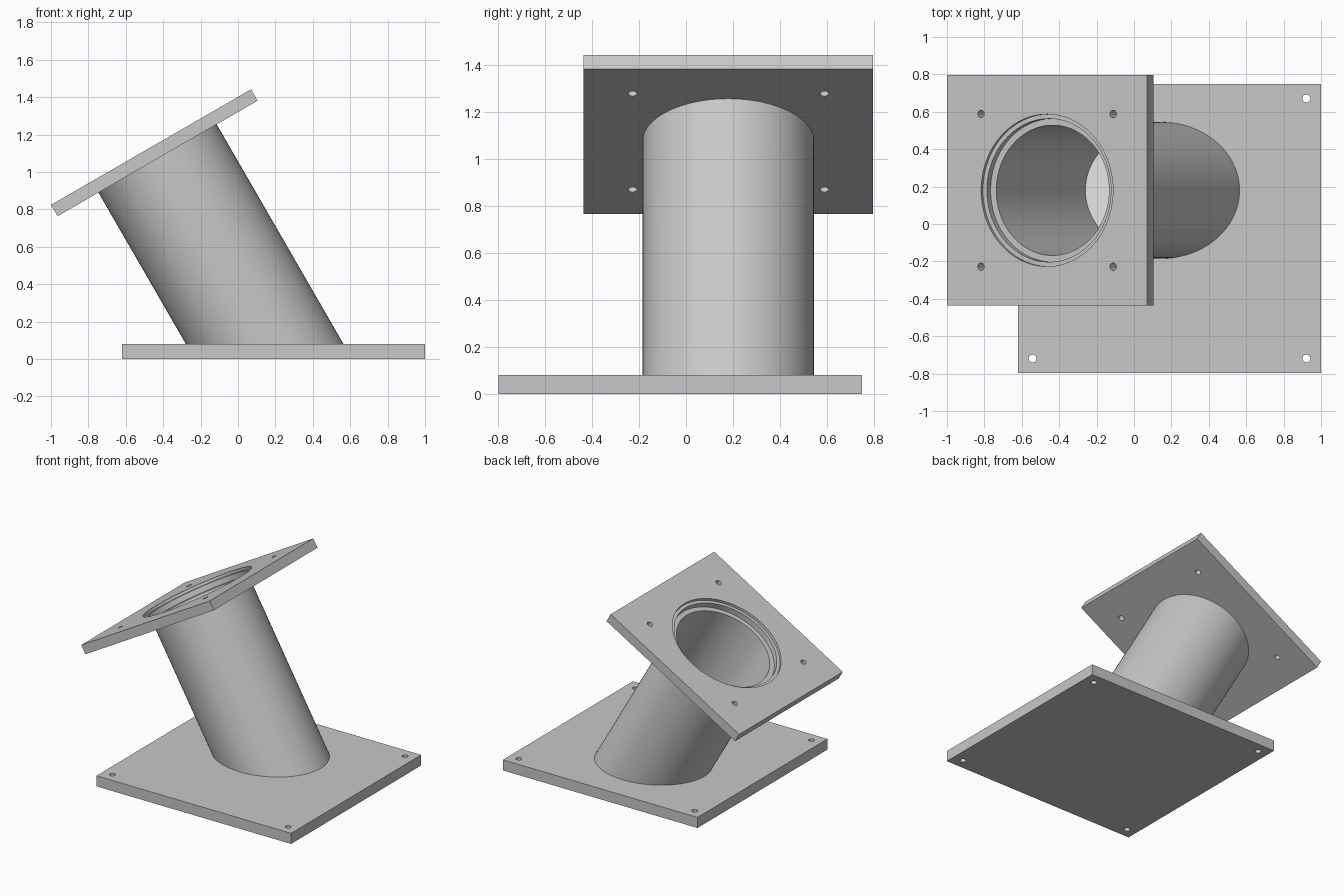
import bpy, bmesh
from math import radians, cos, tau
from mathutils import Matrix, Vector

if "Cube" in bpy.data.objects:
    bpy.data.objects.remove(bpy.data.objects["Cube"])

TILT = radians(-30)
MID_Y = 0.18
BORE = 0.348
# Frame of the tilted flange: origin at the centre of its upper face
FRAME = Matrix.Translation((-0.465, MID_Y, 1.133)) @ Matrix.Rotation(TILT, 4, 'Y')


def material(name, value):
    m = bpy.data.materials.new(name)
    m.use_nodes = True
    colour = (value, value, value, 1)
    m.diffuse_color = colour
    m.node_tree.nodes["Principled BSDF"].inputs["Base Color"].default_value = colour
    return m


grey = material("grey metal", 0.58)
white = material("white floor", 1.0)


def finish(name, bm, mat):
    bmesh.ops.recalc_face_normals(bm, faces=bm.faces)
    mesh = bpy.data.meshes.new(name)
    bm.to_mesh(mesh)
    bm.free()
    mesh.materials.append(mat)
    obj = bpy.data.objects.new(name, mesh)
    bpy.context.collection.objects.link(obj)
    return obj


def box(name, size, matrix):
    bm = bmesh.new()
    bmesh.ops.create_cube(bm, size=1, matrix=matrix @ Matrix.Diagonal((*size, 1)))
    return finish(name, bm, grey)


def cylinder(name, radius, depth, matrix, mat=grey, sides=96):
    bm = bmesh.new()
    bmesh.ops.create_cone(bm, cap_ends=True, segments=sides, radius1=radius,
                          radius2=radius, depth=depth, matrix=matrix)
    return finish(name, bm, mat)


def activate(obj):
    bpy.ops.object.select_all(action='DESELECT')
    obj.select_set(True)
    bpy.context.view_layer.objects.active = obj


def drill(obj, radius, depth, at, sides=96):
    """Cut a round hole downwards from the point, starting just above it."""
    extra = 0.05
    shift = Matrix.Translation((0, 0, (extra - depth) / 2))
    cutter = cylinder("cutter", radius, depth + extra, at @ shift, sides=sides)
    activate(obj)
    mod = obj.modifiers.new("hole", 'BOOLEAN')
    mod.operation, mod.solver, mod.object = 'DIFFERENCE', 'EXACT', cutter
    bpy.ops.object.modifier_apply(modifier=mod.name)
    bpy.data.objects.remove(cutter)


def smooth(obj):
    activate(obj)
    bpy.ops.object.shade_smooth_by_angle(angle=radians(30))


# Base plate with a bolt hole near each corner
base = box("base_plate", (1.62, 1.545, 0.08), Matrix.Translation((0.19, -0.024, 0.04)))
for sx in (-1, 1):
    for sy in (-1, 1):
        spot = Matrix.Translation((0.19 + sx * 0.732, -0.024 + sy * 0.695, 0.08))
        drill(base, 0.021, 0.2, spot, sides=32)
smooth(base)

# Tilted flange with a stepped bore and four bolt holes
flange = box("top_flange", (1.235, 1.232, 0.07), FRAME @ Matrix.Translation((0, 0, -0.035)))
for radius, depth in ((0.407, 0.02), (0.383, 0.06), (BORE, 0.2)):
    drill(flange, radius, depth, FRAME)
for sx in (-1, 1):
    for sy in (-1, 1):
        drill(flange, 0.02, 0.2, FRAME @ Matrix.Translation((sx * 0.408, sy * 0.408, 0)), sides=32)
smooth(flange)

# Hollow tube: spun wall section, trimmed level inside the base plate
bm = bmesh.new()
section = [bm.verts.new((r, 0, z)) for r, z in
           ((BORE, -0.066), (0.365, -0.066), (0.365, -1.6), (BORE, -1.6))]
edges = [bm.edges.new((section[i], section[(i + 1) % 4])) for i in range(4)]
bmesh.ops.spin(bm, geom=section + edges, cent=(0, 0, 0), axis=(0, 0, 1),
               angle=tau, steps=96, use_merge=False)
bmesh.ops.remove_doubles(bm, verts=bm.verts, dist=0.0001)
bmesh.ops.transform(bm, matrix=FRAME, verts=bm.verts)
bmesh.ops.bisect_plane(bm, geom=bm.verts[:] + bm.edges[:] + bm.faces[:],
                       plane_co=Vector((0, 0, 0.05)), plane_no=Vector((0, 0, 1)),
                       clear_inner=True)
smooth(finish("tube", bm, grey))

# Pale floor at the bottom of the tube
stretch = Matrix.Diagonal((1 / cos(TILT), 1, 1, 1))
cylinder("tube_floor", BORE + 0.005, 0.004, Matrix.Translation((0.143, MID_Y, 0.08)) @ stretch, white)
